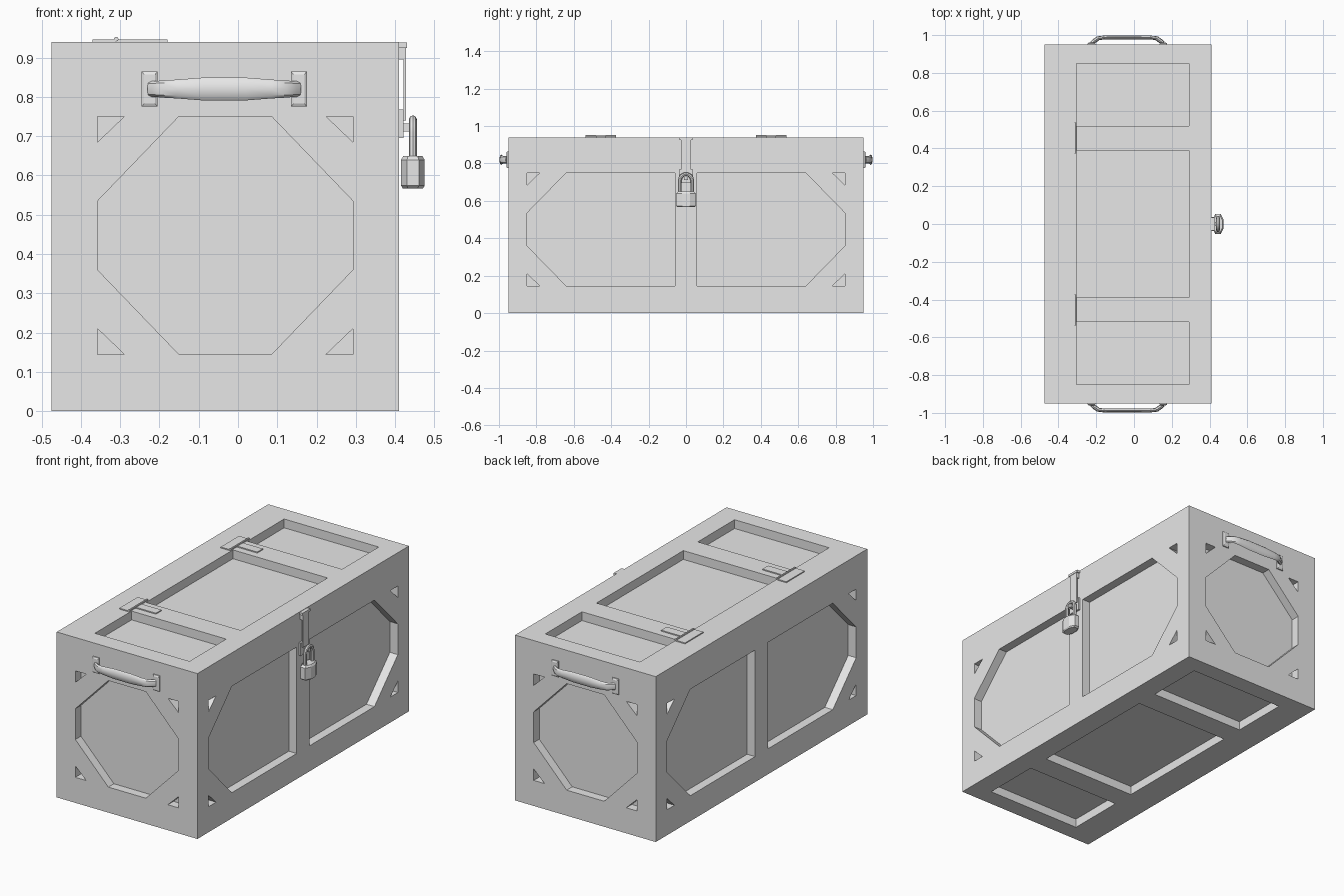
import bpy, bmesh
from math import sin, cos, pi, tau, radians

cube = bpy.data.objects.get("Cube")
if cube:
    bpy.data.objects.remove(cube, do_unlink=True)

grey = bpy.data.materials.new("plain_grey")
grey.use_nodes = True
grey.diffuse_color = (0.8, 0.8, 0.8, 1)
grey.node_tree.nodes["Principled BSDF"].inputs["Base Color"].default_value = (0.8, 0.8, 0.8, 1)

# Chest dimensions
CX, HX, HY, H = -0.0325, 0.4425, 0.95, 0.94
MID_Z, DEPTH = 0.4475, 0.05


def finish(name, bm, smooth=False):
    bmesh.ops.recalc_face_normals(bm, faces=bm.faces[:])
    mesh = bpy.data.meshes.new(name)
    bm.to_mesh(mesh)
    bm.free()
    mesh.materials.append(grey)
    ob = bpy.data.objects.new(name, mesh)
    bpy.context.collection.objects.link(ob)
    if smooth:
        bpy.ops.object.select_all(action="DESELECT")
        ob.select_set(True)
        bpy.context.view_layer.objects.active = ob
        bpy.ops.object.shade_smooth_by_angle(angle=radians(35))
    return ob


def loft(bm, rings):
    """Skin a list of point rings and cap both ends."""
    loops = [[bm.verts.new(p) for p in ring] for ring in rings]
    for a, b in zip(loops, loops[1:]):
        for i in range(len(a)):
            j = (i + 1) % len(a)
            bm.faces.new((a[i], a[j], b[j], b[i]))
    bm.faces.new(loops[0][::-1])
    bm.faces.new(loops[-1])


def box(bm, x0, x1, y0, y1, z0, z1):
    loft(bm, [[(x0, y0, z), (x1, y0, z), (x1, y1, z), (x0, y1, z)] for z in (z0, z1)])


# Recess cutters: outlines pushed through each wall
cut = bmesh.new()


def recess(outline, place, wall):
    loft(cut, [[place(u, v, d) for u, v in outline] for d in (wall - DEPTH, wall + DEPTH)])


def corner_triangles(place, wall, half_u, half_v):
    for a in (-1, 1):
        for b in (-1, 1):
            u, v = a * half_u, MID_Z + b * half_v
            recess([(u, v), (u - a * 0.068, v), (u, v - b * 0.065)], place, wall)


HV, FLAT = 0.3025, 0.0875
for s in (-1, 1):
    # Octagon on each end
    end = lambda u, v, d: (CX + u, s * d, v)
    octagon = [(0.325, FLAT), (0.118, HV), (-0.118, HV), (-0.325, FLAT),
               (-0.325, -FLAT), (-0.118, -HV), (0.118, -HV), (0.325, -FLAT)]
    recess([(u, MID_Z + v) for u, v in octagon], end, HY)
    corner_triangles(end, HY, 0.325, HV)

    # Two half octagons on each long side
    side = lambda u, v, d: (CX + s * d, u, v)
    half = [(0.058, -HV), (0.64, -HV), (0.85, -FLAT), (0.85, FLAT), (0.64, HV), (0.058, HV)]
    for m in (-1, 1):
        recess([(m * u, MID_Z + v) for u, v in half], side, HX)
    corner_triangles(side, HX, 0.85, HV)

    # Three rectangles on the lid and on the base
    flat = lambda u, v, d: (u, v, H / 2 + s * d)
    for y0, y1 in ((-0.85, -0.52), (-0.39, 0.39), (0.52, 0.85)):
        recess([(-0.305, y0), (0.29, y0), (0.29, y1), (-0.305, y1)], flat, H / 2)

cutter = finish("recess_cutter", cut)
cutter.hide_render = True

# Chest body
bm = bmesh.new()
box(bm, CX - HX, CX + HX, -HY, HY, 0, H)
body = finish("chest_body", bm)
mod = body.modifiers.new("recesses", "BOOLEAN")
mod.operation, mod.solver, mod.object = "DIFFERENCE", "EXACT", cutter
bpy.ops.object.select_all(action="DESELECT")
body.select_set(True)
bpy.context.view_layer.objects.active = body
bpy.ops.object.modifier_apply(modifier=mod.name)
bpy.data.objects.remove(cutter, do_unlink=True)

# Carrying handles with mounting plates
HZ = 0.82
for s, label in ((-1, "front"), (1, "back")):
    bm = bmesh.new()
    half = [(0.19, 0.955, 0.02), (0.178, 0.967, 0.02), (0.155, 0.983, 0.022),
            (0.12, 0.988, 0.024), (0.055, 0.988, 0.029)]
    stations = half + [(-x, y, h) for x, y, h in reversed(half)]
    rings = []
    for x, y, h in stations:
        lean = 0.6 if abs(x) > 0.15 else 0
        ring = []
        for k in range(8):
            t = tau * k / 8
            off = 0.01 * cos(t)
            ring.append((-0.035 + x + off * lean * (1 if x > 0 else -1), s * (y + off), HZ + h * sin(t)))
        rings.append(ring)
    loft(bm, rings)
    finish(label + "_handle", bm, smooth=True)
    bm = bmesh.new()
    for x in (-0.225, 0.155):
        rings = [[(x + a * w, s * y, HZ + b * h) for a, b in ((-1, -1), (1, -1), (1, 1), (-1, 1))]
                 for y, w, h in ((0.949, 0.02, 0.045), (0.956, 0.02, 0.045), (0.96, 0.014, 0.037))]
        loft(bm, rings)
    finish(label + "_handle_plates", bm)

# Lid hinges: wide leaf, knuckle and narrow strap
for y, label in ((-0.455, "front"), (0.455, "back")):
    bm = bmesh.new()
    box(bm, -0.37, -0.31, y - 0.082, y + 0.082, H - 0.002, H + 0.006)
    box(bm, -0.31, -0.18, y - 0.025, y + 0.025, H - 0.002, H + 0.006)
    loft(bm, [[(-0.31 + 0.006 * cos(tau * k / 8), y + e, H + 0.007 + 0.006 * sin(tau * k / 8))
               for k in range(8)] for e in (-0.082, 0.082)])
    finish(label + "_hinge", bm)

# Hasp strap and staple
bm = bmesh.new()
box(bm, 0.409, 0.43, -0.035, 0.035, 0.925, 0.938)
box(bm, 0.409, 0.422, -0.028, 0.028, 0.895, 0.93)
box(bm, 0.421, 0.428, -0.028, 0.028, 0.74, 0.93)
finish("hasp_strap", bm)
bm = bmesh.new()
box(bm, 0.409, 0.421, -0.038, 0.038, 0.695, 0.768)
box(bm, 0.42, 0.45, -0.01, 0.01, 0.712, 0.732)
finish("hasp_staple", bm)

# Padlock body with chamfered top and bottom
LX = 0.445
plan = [(1, 0.4), (0.5, 1), (-0.5, 1), (-1, 0.4), (-1, -0.4), (-0.5, -1), (0.5, -1), (1, -0.4)]
bm = bmesh.new()
loft(bm, [[(LX + 0.03 * f * a, 0.053 * f * b, z) for a, b in plan]
          for z, f in ((0.567, 0.85), (0.574, 1), (0.64, 1), (0.65, 0.8))])
finish("padlock_body", bm)

# Padlock shackle
R = 0.033
path = [(R, 0.64, 0)] + [(R * cos(t), 0.71 + R * sin(t), t) for t in (pi * k / 8 for k in range(9))]
path.append((-R, 0.64, pi))
bm = bmesh.new()
loft(bm, [[(LX + 0.01 * sin(tau * k / 8), y + 0.01 * cos(tau * k / 8) * cos(t),
            z + 0.01 * cos(tau * k / 8) * sin(t)) for k in range(8)] for y, z, t in path])
finish("padlock_shackle", bm, smooth=True)
